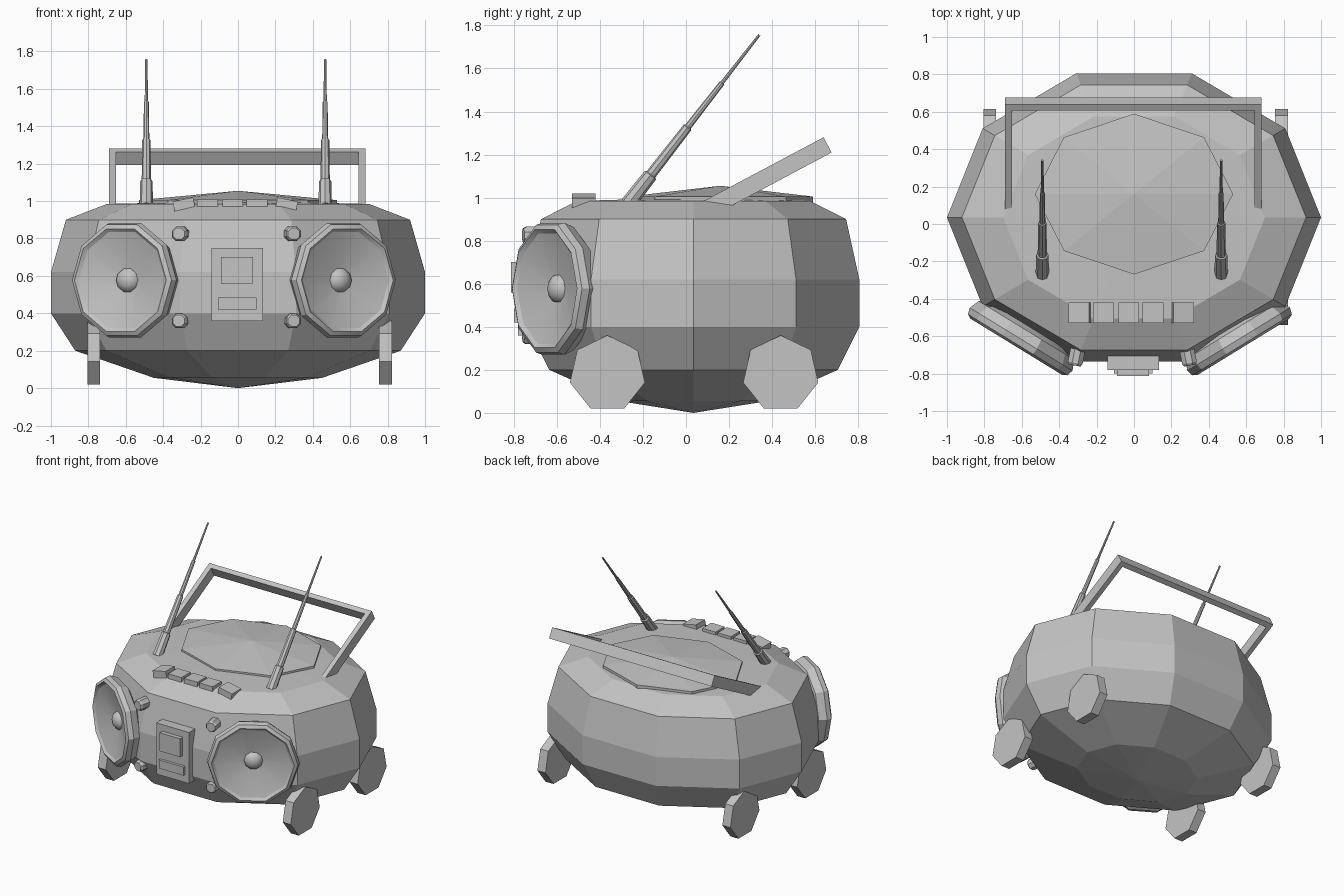
import bpy, bmesh, math
from mathutils import Vector, Matrix

old = bpy.data.objects.get("Cube")
if old:
    bpy.data.objects.remove(old, do_unlink=True)

grey = bpy.data.materials.new("plain grey")
grey.use_nodes = True
COLOUR = (0.55, 0.55, 0.55, 1)
grey.diffuse_color = COLOUR
grey.node_tree.nodes["Principled BSDF"].inputs["Base Color"].default_value = COLOUR


def finish(name, bm, matrix=None, smooth=None):
    """Turn a bmesh into a named grey object."""
    bmesh.ops.recalc_face_normals(bm, faces=bm.faces)
    if matrix:
        bm.transform(matrix)
    mesh = bpy.data.meshes.new(name)
    bm.to_mesh(mesh)
    bm.free()
    mesh.materials.append(grey)
    obj = bpy.data.objects.new(name, mesh)
    bpy.context.collection.objects.link(obj)
    if smooth:
        bpy.ops.object.select_all(action="DESELECT")
        obj.select_set(True)
        bpy.context.view_layer.objects.active = obj
        bpy.ops.object.shade_smooth_by_angle(angle=math.radians(smooth))
    return obj


def lathe(name, profile, sides, matrix=None, squash=1, turn=0, smooth=None):
    """Revolve (radius, height) points around z; radius 0 makes a pole."""
    bm = bmesh.new()
    rings = []
    for r, h in profile:
        if r == 0:
            rings.append([bm.verts.new((0, 0, h))] * sides)
            continue
        angles = [turn + math.tau * i / sides for i in range(sides)]
        rings.append([bm.verts.new((r * math.cos(a), squash * r * math.sin(a), h))
                      for a in angles])
    for low, high in zip(rings, rings[1:]):
        for i in range(sides):
            j = (i + 1) % sides
            corners = [low[i], low[j], high[j], high[i]]
            bm.faces.new(list(dict.fromkeys(corners)))
    for ring in (rings[0], rings[-1]):
        if ring[0] is not ring[1]:
            bm.faces.new(ring)
    return finish(name, bm, matrix, smooth)


def box(name, low, high, matrix=None):
    low, high = Vector(low), Vector(high)
    bm = bmesh.new()
    bmesh.ops.create_cube(bm, size=1)
    place = Matrix.Translation((low + high) / 2) @ Matrix.Diagonal((*(high - low), 1))
    bm.transform(place)
    return finish(name, bm, matrix)


def aim(origin, direction):
    """Matrix that moves to origin and points z along direction."""
    turn = Vector(direction).to_track_quat("Z", "Y").to_matrix().to_4x4()
    return Matrix.Translation(origin) @ turn


# Faceted ten-sided body
body_profile = [(0, 0), (0.45, 0.055), (0.87, 0.2), (1, 0.4), (1, 0.62),
                (0.92, 0.9), (0.7, 0.985), (0, 1.0)]
lathe("body", body_profile, 10, Matrix.Translation((0, 0.035, 0)), squash=0.81)

# Shallow eight-sided lid on top
lathe("top_lid", [(0.53, 0.975), (0.53, 1.005), (0, 1.055)], 8,
      Matrix.Translation((0, 0.16, 0)), squash=0.81)

# Paired speakers, antennas and feet
for side, label in ((-1, "right"), (1, "left")):
    tilt = math.radians(31.5)
    face = aim((side * 0.592 - 0.022, -0.633, 0.577),
               (side * math.sin(tilt), -math.cos(tilt), 0))
    rim = [(0.25, -0.1), (0.3, -0.075), (0.322, -0.02), (0.312, 0.015),
           (0.288, 0.028), (0.27, 0.012), (0.06, -0.045), (0, -0.045)]
    lathe("speaker_rim_" + label, rim, 10, face, smooth=25)
    cap = [(0.068, -0.05), (0.06, -0.025), (0.035, -0.008), (0, 0)]
    lathe("speaker_cap_" + label, cap, 10, face, smooth=40)

    # Telescopic antenna leaning backwards
    mast = aim((side * 0.478 - 0.012, -0.27, 0.97), (0, 0.61, 0.785))
    steps = [(0.036, 0), (0.033, 0.17), (0.025, 0.175), (0.022, 0.45),
             (0.016, 0.455), (0.013, 0.71), (0.009, 0.715), (0.006, 0.995)]
    lathe("antenna_" + label, steps, 8, mast)

    # Seven-sided feet with a corner upwards
    for y, place in ((-0.365, "front"), (0.44, "back")):
        foot = aim((side * 0.78 + 0.009, y, 0.181), (1, 0, 0))
        spin = (foot.to_3x3().inverted() @ Vector((0, 0, 1)))
        lathe(f"foot_{place}_{label}", [(0.179, -0.034), (0.179, 0.034)], 7, foot,
              turn=math.atan2(spin.y, spin.x))

    # Round knobs at the corners of the front panel
    for z, place in ((0.825, "upper"), (0.36, "lower")):
        knob = aim((side * 0.291 - 0.009, -0.67, z), (side * 0.2, -1, 0))
        lathe(f"knob_{place}_{label}", [(0.043, 0), (0.043, 0.075), (0.034, 0.088)],
              8, knob, turn=math.pi / 8)

# Cassette deck with raised window and slot
box("deck_panel", (-0.143, -0.78, 0.36), (0.133, -0.68, 0.75))
box("deck_window", (-0.092, -0.812, 0.56), (0.08, -0.77, 0.7))
box("deck_slot", (-0.108, -0.8, 0.42), (0.1, -0.77, 0.485))

# Row of buttons, the outer ones leaning outwards
for number, x in enumerate((-0.29, -0.162, -0.028, 0.101, 0.261)):
    lean = {0: -0.2, 4: 0.2}.get(number, 0)
    spot = Matrix.Translation((x, -0.475, 0.985)) @ Matrix.Rotation(lean, 4, "Y")
    box(f"button_{number + 1}", (-0.056, -0.055, -0.03), (0.056, 0.055, 0.024), spot)

# Carrying handle, a flat bar frame leaning backwards
frame = Matrix.Translation((-0.004, 0.15, 0.975)) @ Matrix.Rotation(math.radians(28), 4, "X")
for side, label in ((-1, "right"), (1, "left")):
    inner, outer = sorted((side * 0.648, side * 0.685))
    box("handle_arm_" + label, (inner, -0.06, -0.04), (outer, 0.575, 0.04), frame)
box("handle_grip", (-0.685, 0.538, -0.04), (0.685, 0.575, 0.04), frame)
